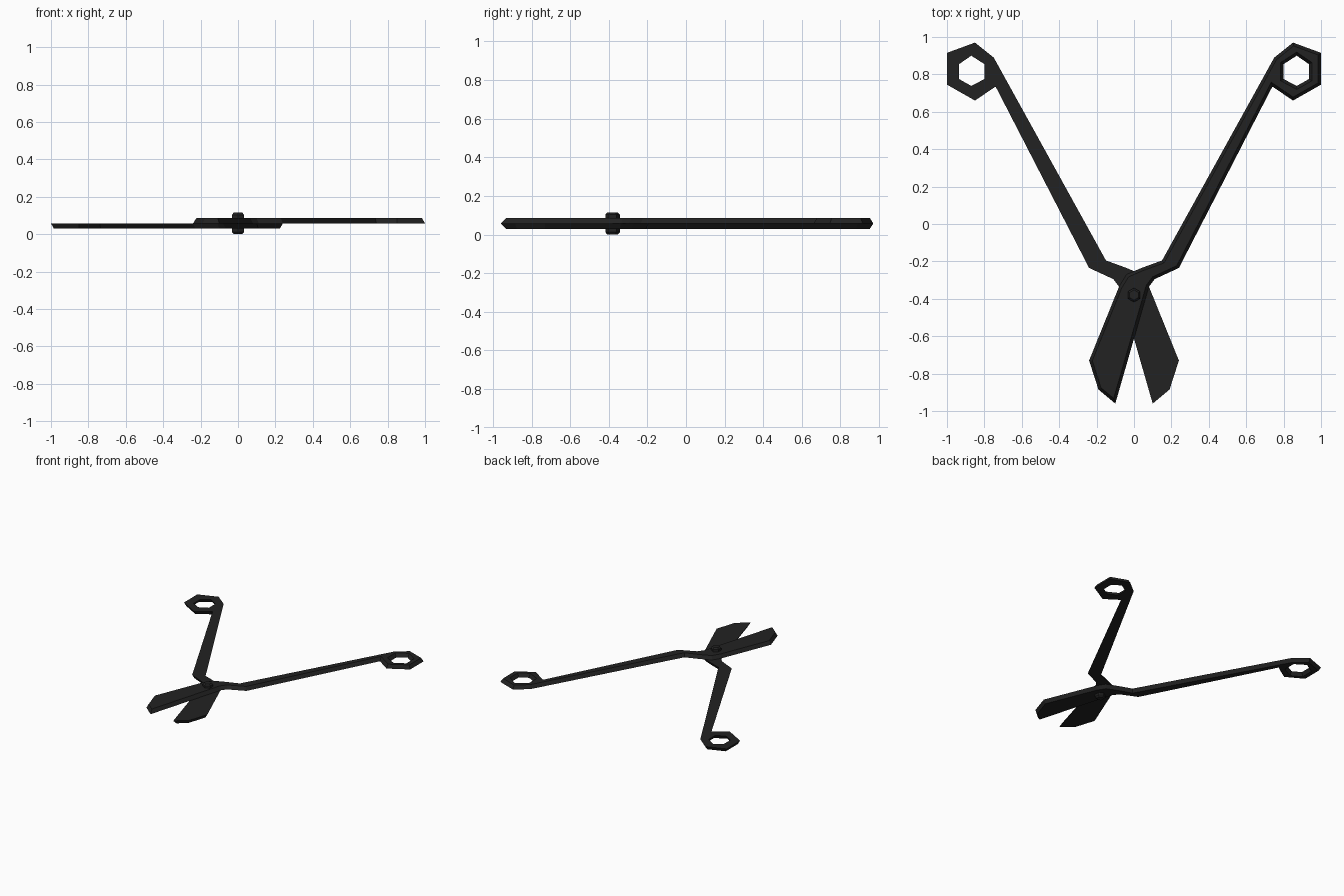
import bpy, bmesh, math
from mathutils import Vector

cube = bpy.data.objects.get("Cube")
if cube:
    bpy.data.objects.remove(cube)

MID, THICK, TAPER = 0.0575, 0.028, 0.016

black = bpy.data.materials.new("matte_black")
black.use_nodes = True
black.diffuse_color = (0.016, 0.016, 0.016, 1)
black.node_tree.nodes["Principled BSDF"].inputs["Base Color"].default_value = black.diffuse_color

# Outline of one half: ring, handle, neck and blade, clockwise
OUTLINE = [(0.75, 0.89), (0.85, 0.97), (1.0, 0.915), (1.0, 0.745), (0.85, 0.66),
           (0.74, 0.735), (0.24, -0.235), (0.11, -0.295), (0.08, -0.335),
           (-0.1, -0.96), (-0.19, -0.885), (-0.24, -0.73), (-0.08, -0.335),
           (-0.04, -0.27), (0.04, -0.235), (0.15, -0.195)]
# Finger hole, counter-clockwise so that its inset also moves into the metal
HOLE = [(0.87, 0.9), (0.8, 0.855), (0.8, 0.775), (0.87, 0.738),
        (0.935, 0.775), (0.935, 0.855)]


def inset(points, amount):
    """Shift each edge to its right by amount and return the new corners."""
    pts = [Vector(p) for p in points]
    result = []
    for i, p in enumerate(pts):
        a = (p - pts[i - 1]).normalized()
        b = (pts[(i + 1) % len(pts)] - p).normalized()
        na, nb = Vector((a.y, -a.x)), Vector((b.y, -b.x))
        result.append(p + (na + nb) * amount / (1 + na.dot(nb)))
    return result


def finish(bm, name):
    bmesh.ops.recalc_face_normals(bm, faces=bm.faces[:])
    mesh = bpy.data.meshes.new(name)
    bm.to_mesh(mesh)
    bm.free()
    mesh.materials.append(black)
    obj = bpy.data.objects.new(name, mesh)
    bpy.context.collection.objects.link(obj)
    return obj


def scissor_half(name, side):
    """side 1 lies above the contact plane, -1 is the same half turned over."""
    bm = bmesh.new()
    caps = [[], []]
    for points in (OUTLINE, HOLE):
        loops = []
        for level, ring in enumerate((points, inset(points, TAPER))):
            z = MID + side * THICK * level
            verts = [bm.verts.new((side * p[0], p[1], z)) for p in ring]
            caps[level] += [bm.edges.new((verts[i - 1], verts[i])) for i in range(len(verts))]
            loops.append(verts)
        low, high = loops
        for i in range(len(low)):
            bm.faces.new((low[i - 1], low[i], high[i], high[i - 1]))
    for edges in caps:
        bmesh.ops.triangle_fill(bm, edges=edges, use_beauty=True, normal=(0, 0, 1))
    return finish(bm, name)


scissor_half("upper_half", 1)
scissor_half("lower_half", -1)

# Hexagonal rivet with chamfered ends
bm = bmesh.new()
rings = []
for z, r in ((0, 0.027), (0.012, 0.038), (0.103, 0.038), (0.115, 0.027)):
    angles = [math.radians(30 + 60 * i) for i in range(6)]
    rings.append([bm.verts.new((r * math.cos(a), r * math.sin(a) - 0.38, z)) for a in angles])
for low, high in zip(rings, rings[1:]):
    for i in range(6):
        bm.faces.new((low[i - 1], low[i], high[i], high[i - 1]))
bm.faces.new(rings[0])
bm.faces.new(rings[-1])
finish(bm, "pivot_rivet")
